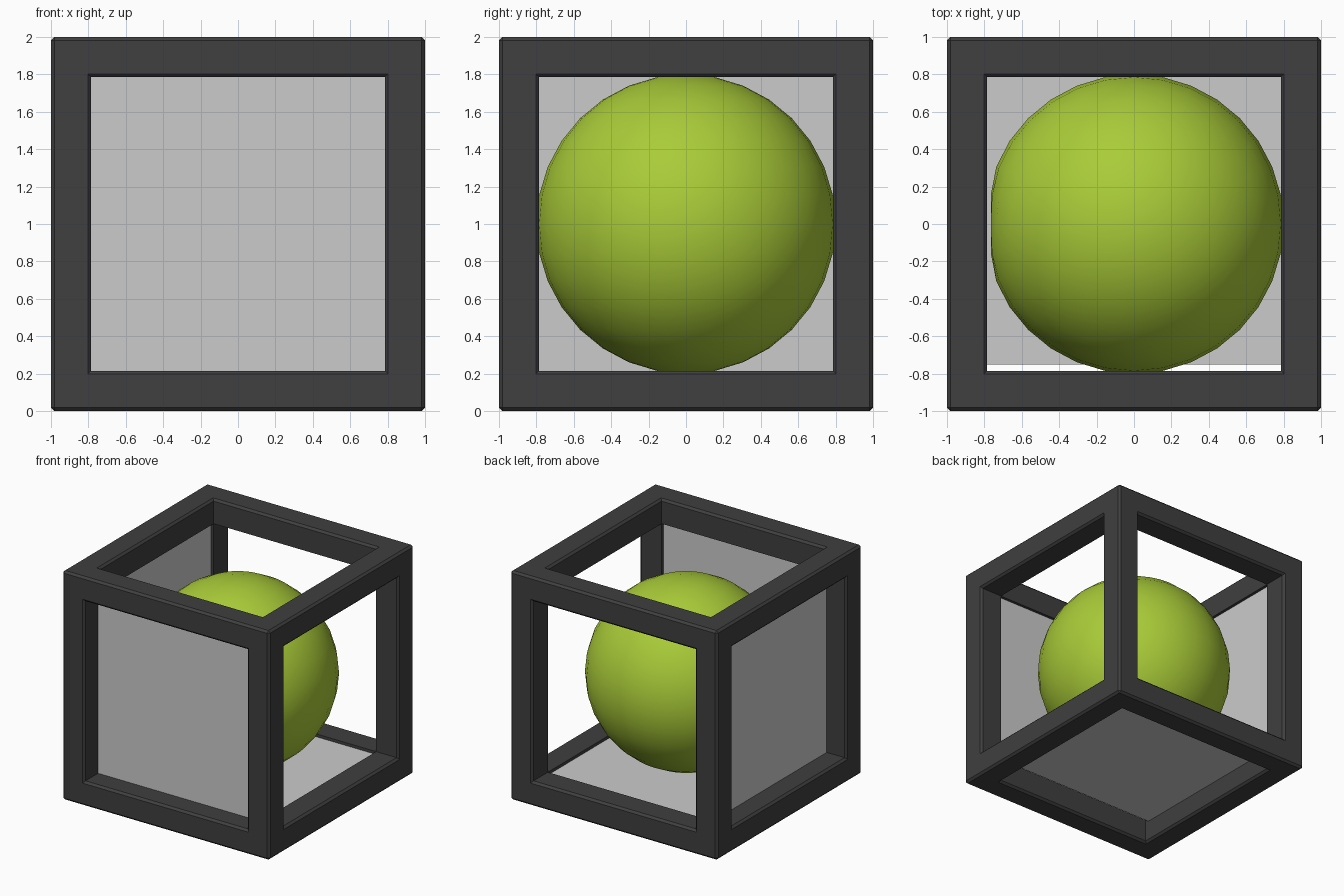
import bpy, bmesh, math
from itertools import product
from mathutils import Vector

if "Cube" in bpy.data.objects:
    bpy.data.objects.remove(bpy.data.objects["Cube"])

INNER, CHAMFER, R = 0.785, 0.018, 0.8
CENTRE = Vector((0, 0, 1))


def add_object(name, bm, colour=None):
    me = bpy.data.meshes.new(name)
    bm.to_mesh(me)
    bm.free()
    ob = bpy.data.objects.new(name, me)
    ob.location = CENTRE
    bpy.context.collection.objects.link(ob)
    if colour:
        mat = bpy.data.materials.new(name + "_colour")
        mat.diffuse_color = colour
        mat.use_nodes = True
        mat.node_tree.nodes["Principled BSDF"].inputs["Base Color"].default_value = mat.diffuse_color
        me.materials.append(mat)
    return ob


# Cube frame: a 3x3x3 grid of cells in which only corners and edges are filled
bm = bmesh.new()
grid = (-1, -INNER, INNER, 1)


def filled(c):
    return all(0 <= i <= 2 for i in c) and sum(i != 1 for i in c) >= 2


for cell in product(range(3), repeat=3):
    if not filled(cell):
        continue
    for axis, side in product(range(3), (0, 1)):
        neighbour = list(cell)
        neighbour[axis] += 2 * side - 1
        if filled(neighbour):
            continue
        u, v = (axis + 1) % 3, (axis + 2) % 3
        corners = []
        for du, dv in ((0, 0), (1, 0), (1, 1), (0, 1)):
            p = [0, 0, 0]
            p[axis] = grid[cell[axis] + side]
            p[u] = grid[cell[u] + du]
            p[v] = grid[cell[v] + dv]
            corners.append(bm.verts.new(p))
        bm.faces.new(corners if side else corners[::-1])
bmesh.ops.remove_doubles(bm, verts=bm.verts[:], dist=1e-4)
# Chamfer the outer edges and the rims of the openings
rims = [e for e in bm.edges
        if e.is_convex and e.calc_face_angle(0) > 0.5
        and all(max(abs(c) for c in w.co) > 0.99 for w in e.verts)]
bmesh.ops.bevel(bm, geom=rims, offset=CHAMFER, segments=1, affect='EDGES',
                clamp_overlap=True)
add_object("cube_frame", bm, (0.05, 0.05, 0.05, 1))


# Thin grey panels at the front, left and bottom
def panel(name, axis, shift=0.0):
    bm = bmesh.new()
    corners = []
    for a, b in ((-1, -1), (1, -1), (1, 1), (-1, 1)):
        p = [a * 0.8, b * 0.8]
        p.insert(axis, -0.81)
        if shift:
            p[1] += shift
        corners.append(bm.verts.new(p))
    bm.faces.new(corners)
    add_object(name, bm)


panel("left_panel", 0)
panel("front_panel", 1)
panel("bottom_panel", 2, 0.05)

# Green ball with a shallow dent on the left
bm = bmesh.new()
bmesh.ops.create_uvsphere(bm, u_segments=32, v_segments=16, radius=R)
for v in bm.verts:
    d = (v.co - Vector((-R, 0, 0))).length
    v.co.x += 0.035 * math.exp(-(d / 0.2) ** 2)
for f in bm.faces:
    f.smooth = True
add_object("ball", bm, (0.4, 0.6, 0.04, 1))
